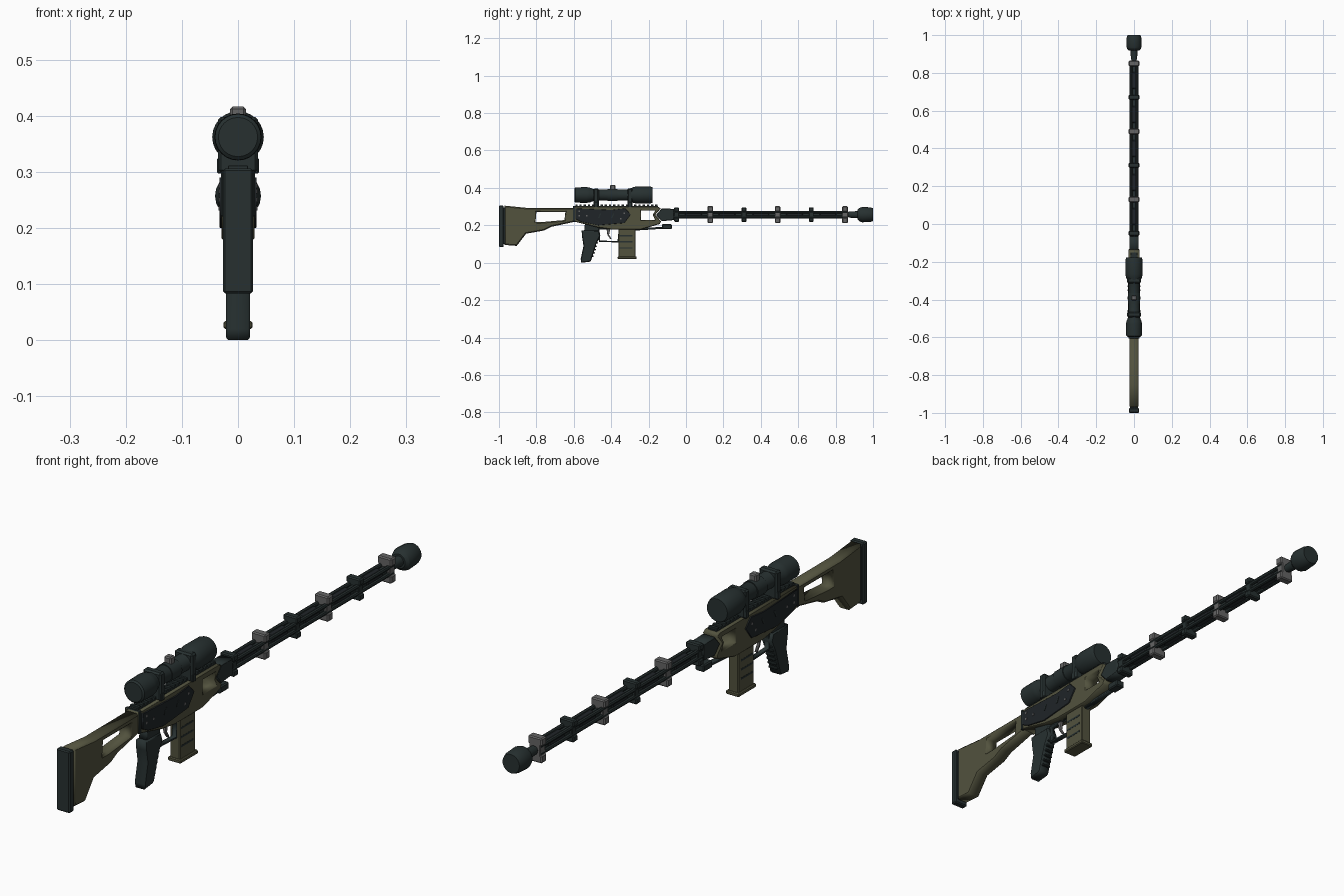
import bpy, bmesh, math
from mathutils import Matrix, Vector

if "Cube" in bpy.data.objects:
    bpy.data.objects.remove(bpy.data.objects["Cube"])

def mat(name, c):
    m = bpy.data.materials.new(name)
    m.diffuse_color = (*c, 1)
    m.use_nodes = True
    m.node_tree.nodes["Principled BSDF"].inputs["Base Color"].default_value = m.diffuse_color
    return m

OLIVE = mat("olive", (0.085, 0.085, 0.048))
DARK = mat("dark_green_grey", (0.020, 0.030, 0.030))
PLATE = mat("blue_black", (0.014, 0.018, 0.021))
GREY = mat("steel_grey", (0.13, 0.13, 0.13))

def add(name, me, m):
    me.materials.clear()
    me.materials.append(m)
    for p in me.polygons:
        p.material_index = 0
    ob = bpy.data.objects.new(name, me)
    bpy.context.collection.objects.link(ob)
    return ob

def box(name, y, z, hx, m, x=0, bev=0.002):
    """Box from y and z ranges and half width hx around x."""
    bm = bmesh.new()
    bmesh.ops.create_cube(bm, size=1)
    for v in bm.verts:
        v.co = (x + v.co.x * 2 * hx, y[0] + (v.co.y + .5) * (y[1] - y[0]), z[0] + (v.co.z + .5) * (z[1] - z[0]))
    if bev:
        bmesh.ops.bevel(bm, geom=bm.edges[:], offset=bev, segments=1, affect='EDGES')
    me = bpy.data.meshes.new(name)
    bm.to_mesh(me)
    bm.free()
    return add(name, me, m)

def profile(name, loops, hx, m, x=0, bev=0.003):
    """Side outline in (y, z), further loops are holes, extruded along x."""
    cu = bpy.data.curves.new(name, 'CURVE')
    cu.dimensions, cu.fill_mode = '2D', 'BOTH'
    cu.extrude, cu.bevel_depth, cu.offset, cu.bevel_resolution = hx - bev, bev, -bev, 0
    for pts in loops:
        s = cu.splines.new('POLY')
        s.points.add(len(pts) - 1)
        for p, (a, b) in zip(s.points, pts):
            p.co = (a, b, 0, 1)
        s.use_cyclic_u = True
    tmp = bpy.data.objects.new(name + "_curve", cu)
    bpy.context.collection.objects.link(tmp)
    dg = bpy.context.evaluated_depsgraph_get()
    me = bpy.data.meshes.new_from_object(tmp.evaluated_get(dg))
    bpy.data.objects.remove(tmp)
    me.transform(Matrix(((0, 0, 1, x), (1, 0, 0, 0), (0, 1, 0, 0), (0, 0, 0, 1))))
    return add(name, me, m)

def lathe(name, pts, z, m, x=0, n=24):
    """Solid of revolution about the y direction from (y, radius) points."""
    bm = bmesh.new()
    rings = [[bm.verts.new((x + r * math.sin(2 * math.pi * i / n), y, z + r * math.cos(2 * math.pi * i / n)))
              for i in range(n)] for y, r in pts]
    for a, b in zip(rings, rings[1:]):
        for i in range(n):
            bm.faces.new((a[i], a[(i + 1) % n], b[(i + 1) % n], b[i]))
    bm.faces.new(rings[0])
    bm.faces.new(rings[-1])
    bmesh.ops.recalc_face_normals(bm, faces=bm.faces[:])
    me = bpy.data.meshes.new(name)
    bm.to_mesh(me)
    bm.free()
    ob = add(name, me, m)
    bpy.ops.object.select_all(action='DESELECT')
    ob.select_set(True)
    bpy.context.view_layer.objects.active = ob
    bpy.ops.object.shade_smooth_by_angle(angle=math.radians(25))
    return ob

# Stock with skeleton opening, and butt pad
profile("stock", [
    [(-0.97, 0.095), (-0.905, 0.09), (-0.855, 0.155), (-0.76, 0.172), (-0.72, 0.192),
     (-0.59, 0.22), (-0.59, 0.293), (-0.85, 0.293), (-0.97, 0.305)],
    [(-0.805, 0.217), (-0.775, 0.217), (-0.65, 0.228), (-0.645, 0.27), (-0.80, 0.27)]], 0.024, OLIVE, bev=0.006)
box("butt_spacer", (-0.98, -0.965), (0.10, 0.295), 0.02, DARK)
box("butt_pad", (-1.0, -0.975), (0.083, 0.306), 0.027, DARK, bev=0.004)

# Receiver with front window
profile("receiver", [
    [(-0.605, 0.222), (-0.47, 0.188), (-0.40, 0.178), (-0.24, 0.178), (-0.14, 0.207),
     (-0.133, 0.222), (-0.165, 0.255), (-0.135, 0.29), (-0.15, 0.300), (-0.605, 0.300)],
    [(-0.24, 0.228), (-0.165, 0.228), (-0.178, 0.255), (-0.165, 0.278), (-0.24, 0.278)]], 0.029, OLIVE)
box("receiver_collar", (-0.605, -0.592), (0.22, 0.302), 0.030, DARK)

# Side plates with slots and bolts
for s, side in ((1, "right"), (-1, "left")):
    profile("side_plate_" + side, [[(-0.592, 0.235), (-0.56, 0.218), (-0.47, 0.200), (-0.33, 0.212),
            (-0.295, 0.258), (-0.325, 0.290), (-0.40, 0.282), (-0.592, 0.290)]], 0.003, PLATE, x=s * 0.030, bev=0.001)
    for i, (y, z) in enumerate([(-0.57, 0.25), (-0.53, 0.25), (-0.57, 0.275), (-0.35, 0.235), (-0.33, 0.265)]):
        box(f"plate_bolt_{side}_{i}", (y - .004, y + .004), (z - .004, z + .004), 0.001, GREY, x=s * 0.0335, bev=0)
    for i in range(2):
        y = -0.47 + i * 0.07
        profile(f"plate_slot_{side}_{i}", [[(y, 0.24), (y + .006, 0.24), (y + .016, 0.262), (y + .01, 0.262)]],
                0.001, DARK, x=s * 0.0335, bev=0)

# Toothed top rail
box("rail_base", (-0.60, -0.15), (0.296, 0.304), 0.018, DARK, bev=0)
for i in range(20):
    y = -0.592 + i * 0.0225
    box(f"rail_tooth_{i}", (y, y + 0.012), (0.302, 0.311), 0.018, DARK, bev=0.001)

# Scope, mounts and turrets
lathe("scope", [(-0.597, 0.035), (-0.592, 0.041), (-0.53, 0.042), (-0.515, 0.040), (-0.49, 0.030),
                (-0.31, 0.030), (-0.285, 0.041), (-0.265, 0.046), (-0.19, 0.045), (-0.178, 0.041)], 0.362, DARK)
for i, y in enumerate((-0.48, -0.30)):
    box(f"scope_mount_{i}", (y - .014, y + .014), (0.297, 0.398), 0.036, DARK, bev=0.006)
    box(f"mount_clamp_{i}", (y - .010, y + .010), (0.297, 0.325), 0.037, DARK)
lathe("scope_collar", [(-0.42, 0.033), (-0.365, 0.033)], 0.362, DARK)
box("scope_turret", (-0.405, -0.378), (0.385, 0.416), 0.014, GREY, bev=0.004)

# Pistol grip with finger ribs
profile("grip", [[(-0.558, 0.172), (-0.468, 0.172), (-0.458, 0.145), (-0.478, 0.105), (-0.507, 0.012),
                  (-0.515, 0.005), (-0.56, 0.0), (-0.563, 0.02), (-0.548, 0.09), (-0.556, 0.14)]], 0.021, DARK, bev=0.004)
profile("grip_neck", [[(-0.545, 0.165), (-0.47, 0.165), (-0.46, 0.2), (-0.54, 0.215)]], 0.016, DARK, bev=0.002)
for i in range(6):
    z = 0.03 + i * 0.018
    y = -0.503 + (z - 0.012) * 0.31
    box(f"grip_rib_{i}", (y - .012, y + .004), (z, z + .008), 0.017, DARK)

# Trigger and guard
profile("trigger_guard", [
    [(-0.465, 0.112), (-0.36, 0.108), (-0.352, 0.185), (-0.47, 0.185)],
    [(-0.459, 0.119), (-0.366, 0.115), (-0.360, 0.178), (-0.462, 0.178)]], 0.009, DARK, bev=0.001)
profile("trigger", [[(-0.425, 0.18), (-0.405, 0.18), (-0.411, 0.15), (-0.398, 0.127),
                     (-0.404, 0.125), (-0.42, 0.148)]], 0.005, GREY, bev=0.001)

# Magazine with dark bands and floor plate
box("magazine", (-0.36, -0.27), (0.03, 0.185), 0.020, OLIVE, bev=0.003)
for i, z in enumerate((0.075, 0.108, 0.141)):
    box(f"magazine_band_{i}", (-0.355, -0.285), (z, z + 0.007), 0.0207, DARK, bev=0)
box("magazine_floor", (-0.365, -0.264), (0.02, 0.034), 0.026, OLIVE, bev=0.003)

# Lower lever in front of the magazine
profile("lever_arm", [[(-0.27, 0.172), (-0.10, 0.183), (-0.10, 0.193), (-0.27, 0.184)]], 0.010, DARK, bev=0.002)
box("lever_handle", (-0.128, -0.076), (0.180, 0.206), 0.018, DARK, bev=0.004)

# Barrel shroud block
profile("barrel_block", [[(-0.16, 0.255), (-0.13, 0.222), (-0.065, 0.228), (-0.065, 0.288),
                          (-0.13, 0.290)]], 0.025, DARK)

# Barrel, guide rods and sleeves
ZB = 0.257
lathe("barrel", [(-0.10, 0.013), (0.95, 0.013)], ZB, DARK, n=16)
for i, (x, z) in enumerate([(a, b) for a in (-.016, .016) for b in (-.013, .013)]):
    lathe(f"guide_rod_{i}", [(-0.10, 0.0075), (0.86, 0.0075)], ZB + z, DARK, x=x, n=8)
for i in range(5):
    y = 0.04 + i * 0.18
    lathe(f"barrel_sleeve_{i}", [(y - .045, 0.014), (y - .04, 0.018), (y + .04, 0.018), (y + .045, 0.014)], ZB, PLATE, n=12)

# Alternating barrel brackets, dark and steel
for i in range(6):
    y, steel = -0.05 + i * 0.18, i % 2
    m, h, w = (GREY, 0.045, 0.015) if steel else (DARK, 0.039, 0.013)
    box(f"bracket_core_{i}", (y - w, y + w), (ZB - .03, ZB + .03), 0.022, m)
    for s, part in ((1, "top"), (-1, "bottom")):
        z = sorted((ZB + s * 0.016, ZB + s * h))
        box(f"bracket_{part}_{i}", (y - w, y + w), z, 0.028, m, bev=0.004)

# Muzzle
lathe("muzzle_neck", [(0.87, 0.016), (0.93, 0.020)], ZB, DARK, n=16)
lathe("muzzle", [(0.918, 0.026), (0.928, 0.036), (0.942, 0.041), (0.985, 0.039), (1.0, 0.034)], ZB, DARK, n=20)
